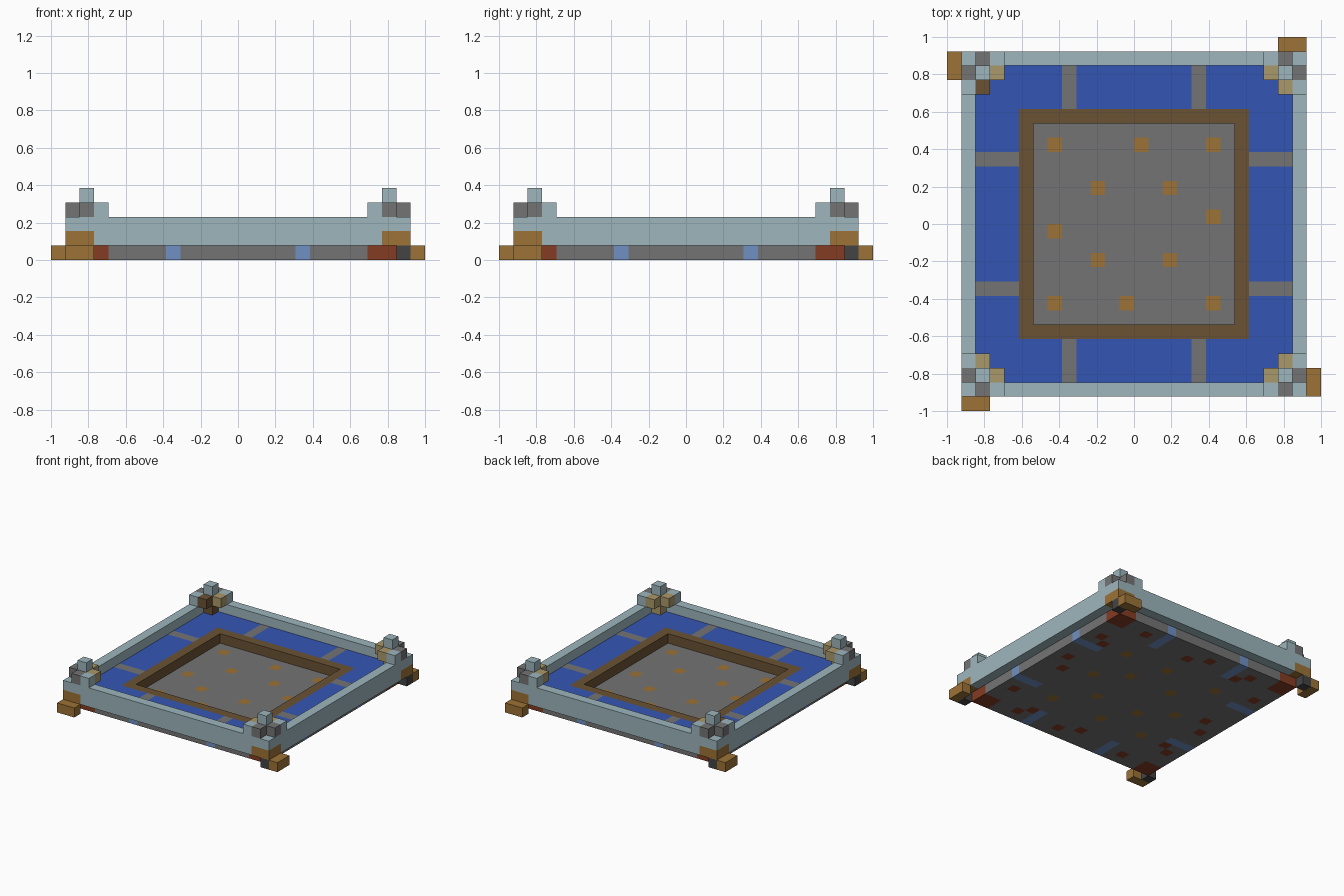
import bpy, bmesh
from math import pi
from mathutils import Matrix

U = 1 / 13  # size of one block

if "Cube" in bpy.data.objects:
    bpy.data.objects.remove(bpy.data.objects["Cube"])


def linear(c):
    c /= 255
    return c / 12.92 if c <= 0.04045 else ((c + 0.055) / 1.055) ** 2.4


def material(name, hexcode):
    rgb = [linear(v) for v in bytes.fromhex(hexcode)]
    m = bpy.data.materials.new(name)
    m.use_nodes = True
    m.diffuse_color = (*rgb, 1)
    m.node_tree.nodes["Principled BSDF"].inputs["Base Color"].default_value = (*rgb, 1)
    return m


PALE = material("pale_teal", "9db6bd")
BLUE = material("water_blue", "3456b4")
GRAY = material("stone_gray", "747474")
OCHRE = material("ochre", "9c7236")
BROWN = material("dark_brown", "6a5233")
TAN = material("tan", "aa986a")
RED = material("brick_red", "843c22")
DARK = material("charcoal", "444444")
LIGHT = material("light_blue", "7090c4")


def finish(name, bm, mats, turn=0):
    """Scale block units to model units, turn about z and link the object."""
    bmesh.ops.recalc_face_normals(bm, faces=bm.faces)
    bm.transform(Matrix.Rotation(turn * pi / 2, 4, "Z") @ Matrix.Scale(U, 4))
    mesh = bpy.data.meshes.new(name)
    bm.to_mesh(mesh)
    bm.free()
    for m in mats:
        mesh.materials.append(m)
    obj = bpy.data.objects.new(name, mesh)
    bpy.context.collection.objects.link(obj)
    return obj


def box(name, lo, hi, mat, turn=0):
    bm = bmesh.new()
    bmesh.ops.create_cube(bm, size=1)
    for v in bm.verts:
        v.co = [a if c < 0 else b for c, a, b in zip(v.co, lo, hi)]
    return finish(name, bm, [mat], turn)


def layer(name, z, half, mats, rule):
    """One-block-thick slab of cells; rule(x, y) gives a material or None."""
    bm = bmesh.new()
    n = 2 * half
    bmesh.ops.create_grid(bm, x_segments=n, y_segments=n, size=half)
    holes = []
    for f in bm.faces:
        c = f.calc_center_median()
        if rule(c.x, c.y) is None:
            holes.append(f)
    bmesh.ops.delete(bm, geom=holes, context="FACES")
    base = bm.faces[:]
    new = bmesh.ops.extrude_face_region(bm, geom=base, use_keep_orig=True)["geom"]
    for v in bm.verts:
        v.co.z = z
    for v in new:
        if isinstance(v, bmesh.types.BMVert):
            v.co.z = z + 1
    bmesh.ops.recalc_face_normals(bm, faces=bm.faces)
    for f in bm.faces:
        f.normal_update()
        c = f.calc_center_median() - f.normal * 0.5
        # top and bottom cells keep their own x and y
        m = rule(c.x, c.y)
        f.material_index = mats.index(m) if m else 0
    return finish(name, bm, mats)


def in_strip(x, y):
    a, b = sorted((abs(x), abs(y)))
    return 4 < a < 5 and b > 8


# Floor slab with coloured blocks set in it
pit_studs = {(0.5, 5.5), (5.5, 0.5), (-0.5, -5.5), (-5.5, -0.5)}
for s in (-1, 1):
    for t in (-1, 1):
        pit_studs |= {(s * 5.5, t * 5.5), (s * 2.5, t * 2.5)}
edge_studs = set()
for x, y in [(9.5, 6.5), (8.5, 5.5), (9.5, 1.5), (8.5, -0.5), (9.5, -6.5)]:
    for k in range(4):
        edge_studs.add((x, y))
        x, y = -y, x


def floor_rule(x, y):
    cell = (round(x * 2) / 2, round(y * 2) / 2)
    if min(abs(x), abs(y)) > 9 or cell in edge_studs:
        return RED
    if cell in pit_studs:
        return OCHRE
    return LIGHT if in_strip(x, y) else GRAY


layer("floor_slab", 0, 11, [GRAY, RED, OCHRE, LIGHT], floor_rule)


# Moat with stone dividers and a raised rim around the pit
def moat_rule(x, y):
    r = max(abs(x), abs(y))
    if r < 7:
        return None
    if r < 8:
        return BROWN
    return GRAY if in_strip(x, y) else BLUE


layer("moat_and_rim", 1, 11, [BLUE, GRAY, BROWN], moat_rule)

# Parapet profile, seen from the front
PROFILE = [(-10, 1), (10, 1), (10, 2), (11, 2), (11, 3), (10, 3), (10, 4), (9, 4),
           (9, 3), (-9, 3), (-9, 4), (-10, 4), (-10, 3), (-12, 3), (-12, 2), (-10, 2)]

for k, side in enumerate(["front", "left", "back", "right"]):
    # Wall
    bm = bmesh.new()
    face = bm.faces.new([bm.verts.new((x, -12, z)) for x, z in PROFILE])
    ext = bmesh.ops.extrude_face_region(bm, geom=[face], use_keep_orig=True)["geom"]
    for v in ext:
        if isinstance(v, bmesh.types.BMVert):
            v.co.y = -11
    finish(side + "_wall", bm, [PALE], k)
    for s, end in ((-10.5, "a"), (10.5, "b")):
        box(f"{side}_stone_block_{end}", (s - 0.5, -12, 3), (s + 0.5, -11, 4), GRAY, k)

    # Corner bracket, foot and hidden joint
    box(side + "_bracket_long", (10, -12, 1), (12, -11, 2), OCHRE, k)
    box(side + "_bracket_short", (11, -11, 1), (12, -10, 2), OCHRE, k)
    box(side + "_foot", (12, -12, 0), (13, -10, 1), OCHRE, k)
    box(side + "_foot_joint", (11, -12, 0), (12, -11, 1), DARK, k)

    # Corner turret: post, two inner steps and a cap
    odd = BROWN if side == "back" else TAN
    post = (10, -11, 2), (11, -10, 4)
    box(side + "_turret_post", *post, odd, k)
    box(side + "_turret_cap", (10, -11, 4), (11, -10, 5), PALE, k)
    box(side + "_turret_step_a", (9, -11, 3), (10, -10, 4), TAN, k)
    box(side + "_turret_step_b", (10, -10, 3), (11, -9, 4), TAN, k)

# The back left-hand turret of the picture plane has one darker step
bpy.data.objects["back_turret_step_b"].data.materials[0] = BROWN
